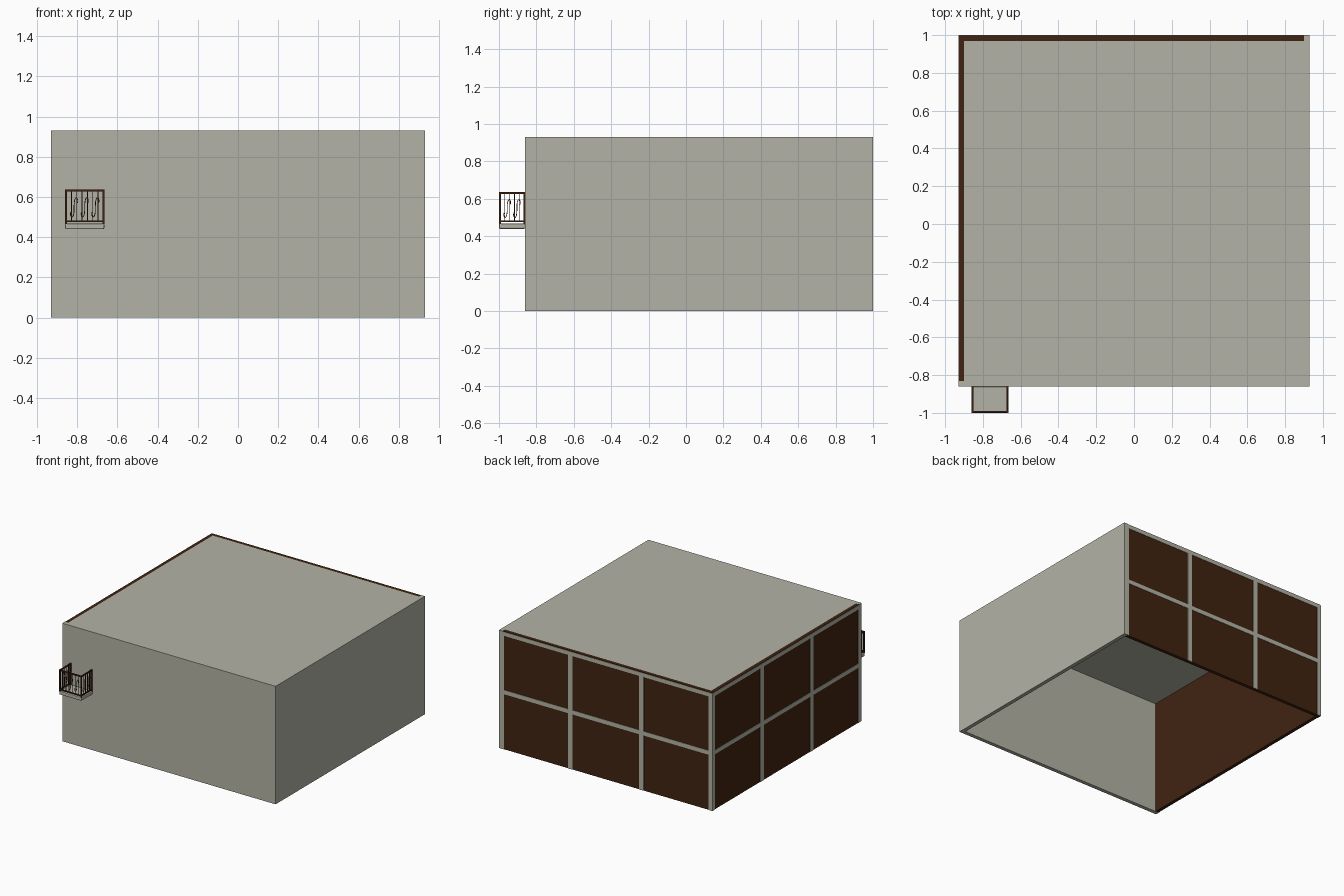
import bpy, bmesh, math
from mathutils import Vector

if "Cube" in bpy.data.objects:
    bpy.data.objects.remove(bpy.data.objects["Cube"])


def material(name, rgb):
    m = bpy.data.materials.new(name)
    m.diffuse_color = (*rgb, 1)
    m.use_nodes = True
    m.node_tree.nodes["Principled BSDF"].inputs["Base Color"].default_value = m.diffuse_color
    return m


STONE = material("warm grey plaster", (0.45, 0.45, 0.38))
BROWN = material("dark brown", (0.051, 0.017, 0.0055))


def boxes(name, mat, parts):
    """One object made of axis-aligned boxes: (x0, x1, y0, y1, z0, z1)."""
    bm = bmesh.new()
    for x0, x1, y0, y1, z0, z1 in parts:
        verts = bmesh.ops.create_cube(bm, size=1)["verts"]
        for v in verts:
            v.co = Vector(((x0 + x1) / 2 + v.co.x * (x1 - x0),
                           (y0 + y1) / 2 + v.co.y * (y1 - y0),
                           (z0 + z1) / 2 + v.co.z * (z1 - z0)))
    me = bpy.data.meshes.new(name)
    bm.to_mesh(me)
    bm.free()
    me.materials.append(mat)
    ob = bpy.data.objects.new(name, me)
    bpy.context.collection.objects.link(ob)
    return ob


W, F, B, H, T = 0.93, -0.86, 1.0, 0.93, 0.03   # half width, front, back, height, wall
D = 0.003                                      # window bars stand proud by this

# Solid walls and roof; the bottom is open
boxes("front_wall", STONE, [(-W, W, F, F + T, 0, H)])
boxes("right_wall", STONE, [(W - T, W, F + T, B, 0, H)])
boxes("roof", STONE, [(-W + T, W - T, F + T, B - T, H - T, H)])

# Dark glazed walls on the left and back
boxes("left_glass_wall", BROWN, [(-W + D, -W + T, F + T, B - D, 0, H)])
boxes("back_glass_wall", BROWN, [(-W + T, W - T, B - T, B - D, 0, H)])

# Window bars: three columns, two rows, no sill
S = 0.035
span = 2 * W
rows = [(0.435, 0.468), (H - 0.035, H - 0.004)]
back, left = [], []
cols = [(-W, -W + S), (W - 0.042, W - T)]
cols += [(-W + span * k / 3 - 0.02, -W + span * k / 3 + 0.02) for k in (1, 2)]
for a, b in cols:
    back.append((a, b, B - D, B, 0, H - 0.004))
for z0, z1 in rows:
    back.append((-W + S, W - T, B - D, B, z0, z1))
cols = [(B - S, B - D), (F + T, F + 0.042)]
cols += [(F + span * k / 3 - 0.02, F + span * k / 3 + 0.02) for k in (1, 2)]
for a, b in cols:
    left.append((-W, -W + D, a, b, 0, H - 0.004))
for z0, z1 in rows:
    left.append((-W, -W + D, F + T, B - S, z0, z1))
boxes("back_window_bars", STONE, back)
boxes("left_window_bars", STONE, left)

# Balcony slab with softened edges
X0, X1, Y0, Y1 = -0.86, -0.665, -1.0, F
slab = boxes("balcony_slab", STONE, [(X0, X1, Y0, Y1, 0.44, 0.468)])
bev = slab.modifiers.new("soft_edge", "BEVEL")
bev.width, bev.segments = 0.006, 2

# Balcony railing: posts, rails and thin bars on three sides
P, R = 0.01, 0.008
parts = []
for x in (X0, X1 - P):
    for y in (Y0, Y1 - P):
        parts.append((x, x + P, y, y + P, 0.466, 0.636))
for z0, z1 in ((0.476, 0.484), (0.626, 0.636)):
    parts.append((X0 + P, X1 - P, Y0 + 0.001, Y0 + 0.001 + R, z0, z1))
    for x in (X0 + 0.001, X1 - 0.001 - R):
        parts.append((x, x + R, Y0 + P, Y1 - P, z0, z1))
boxes("railing_frame", BROWN, parts)

b = 0.002
yc, xl, xr = Y0 + 0.005, X0 + 0.005, X1 - 0.005
bars, scrolls = [], []
for k in range(1, 7):
    x = xl + (xr - xl) * k / 7
    bars.append((x - b, x + b, yc - b, yc + b, 0.48, 0.63))
for k in (1, 3, 5):
    scrolls.append((xl + (xr - xl) * (k + 0.5) / 7, yc, True))
for k in range(1, 5):
    y = yc + (Y1 - 0.005 - yc) * k / 5
    for x in (xl, xr):
        bars.append((x - b, x + b, y - b, y + b, 0.48, 0.63))
for k in (1, 3):
    y = yc + (Y1 - 0.005 - yc) * (k + 0.5) / 5
    scrolls += [(xl, y, False), (xr, y, False)]
boxes("railing_bars", BROWN, bars)

# S-shaped iron scrolls: a spiral whose ends curl in
half, u, w, n = [(0, 0)], 0, 0, 24
for i in range(n):
    t = (i + 0.5) / n
    u += math.sin(4 * t * t) / n
    w += math.cos(4 * t * t) / n
    half.append((u, w))
mu, mw = max(p[0] for p in half), max(p[1] for p in half)
half = [(p[0] / mu * 0.018, p[1] / mw * 0.048) for p in half]
shape = [(-p, -q) for p, q in reversed(half[1:])] + half

cu = bpy.data.curves.new("railing_scrolls", "CURVE")
cu.dimensions = "3D"
cu.bevel_depth = 0.0022
cu.bevel_resolution = 1
cu.use_fill_caps = True
for x, y, front in scrolls:
    sp = cu.splines.new("POLY")
    sp.points.add(len(shape) - 1)
    for pt, (p, q) in zip(sp.points, shape):
        pt.co = (x + p, y, 0.548 + q, 1) if front else (x, y + p, 0.548 + q, 1)
cu.materials.append(BROWN)
ob = bpy.data.objects.new("railing_scrolls", cu)
bpy.context.collection.objects.link(ob)
bpy.context.view_layer.objects.active = ob
ob.select_set(True)
bpy.ops.object.convert(target="MESH")
bpy.ops.object.shade_smooth_by_angle()
